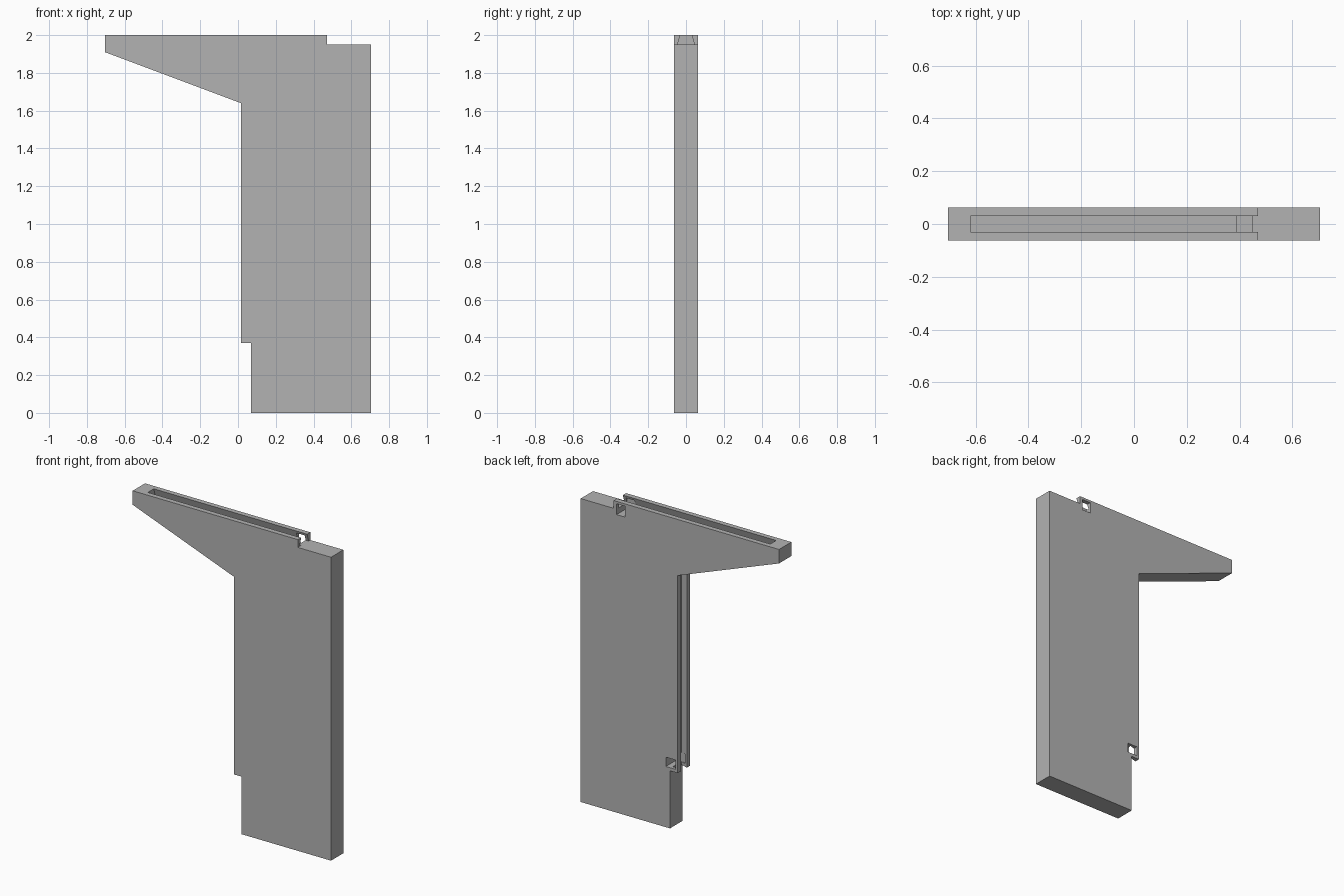
import bpy
import bmesh
from mathutils import Vector

cube = bpy.data.objects.get("Cube")
if cube:
    bpy.data.objects.remove(cube, do_unlink=True)

HALF = 0.0625      # half the panel thickness
DEPTH = 0.0495     # slot depth
MOUTH, FLOOR = 0.03, 0.045   # dovetail half widths

grey = bpy.data.materials.new("plain grey")
grey.use_nodes = True
grey.diffuse_color = (0.45, 0.45, 0.45, 1)
grey.node_tree.nodes["Principled BSDF"].inputs["Base Color"].default_value = (0.45, 0.45, 0.45, 1)


def prism(name, points, sweep):
    """Closed solid: a flat outline swept along a vector."""
    bm = bmesh.new()
    face = bm.faces.new([bm.verts.new(p) for p in points])
    ext = bmesh.ops.extrude_face_region(bm, geom=[face], use_keep_orig=True)
    moved = [g for g in ext["geom"] if isinstance(g, bmesh.types.BMVert)]
    bmesh.ops.translate(bm, verts=moved, vec=Vector(sweep))
    bmesh.ops.recalc_face_normals(bm, faces=bm.faces[:])
    mesh = bpy.data.meshes.new(name)
    bm.to_mesh(mesh)
    bm.free()
    mesh.materials.append(grey)
    obj = bpy.data.objects.new(name, mesh)
    bpy.context.collection.objects.link(obj)
    return obj


def box(name, x, y, z):
    outline = [(x[0], y[0], z[0]), (x[1], y[0], z[0]), (x[1], y[0], z[1]), (x[0], y[0], z[1])]
    return prism(name, outline, (0, y[1] - y[0], 0))


# Bracket-shaped panel
outline = [(0.07, 0), (0.705, 0), (0.705, 1.95), (0.47, 1.95), (0.47, 2),
           (-0.705, 2), (-0.705, 1.91), (0.015, 1.64), (0.015, 0.37), (0.07, 0.37)]
panel = prism("bracket_panel", [(x, -HALF, z) for x, z in outline], (0, 2 * HALF, 0))

# Dovetail section as (sideways, depth below the surface)
section = [(-FLOOR, DEPTH), (FLOOR, DEPTH), (MOUTH, 0), (MOUTH, -0.03), (-MOUTH, -0.03), (-MOUTH, 0)]

# Slots along the top and the inner edge, each with a side window to the back
cutters = [
    prism("top_slot_cutter", [(-0.62, y, 2 - d) for y, d in section], (1.13, 0, 0)),
    prism("edge_slot_cutter", [(0.015 + d, y, 0.33) for y, d in section], (0, 0, 1.31)),
    box("top_window_cutter", (0.39, 0.45), (-0.044, 0.1), (1.915, 1.985)),
    box("edge_window_cutter", (0.03, 0.10), (-0.044, 0.1), (0.39, 0.45)),
]
for cutter in cutters:
    cutter.hide_render = True
    cutter.hide_viewport = True
    cutter.display_type = 'WIRE'
    cut = panel.modifiers.new(cutter.name, 'BOOLEAN')
    cut.operation = 'DIFFERENCE'
    cut.solver = 'EXACT'
    cut.object = cutter
